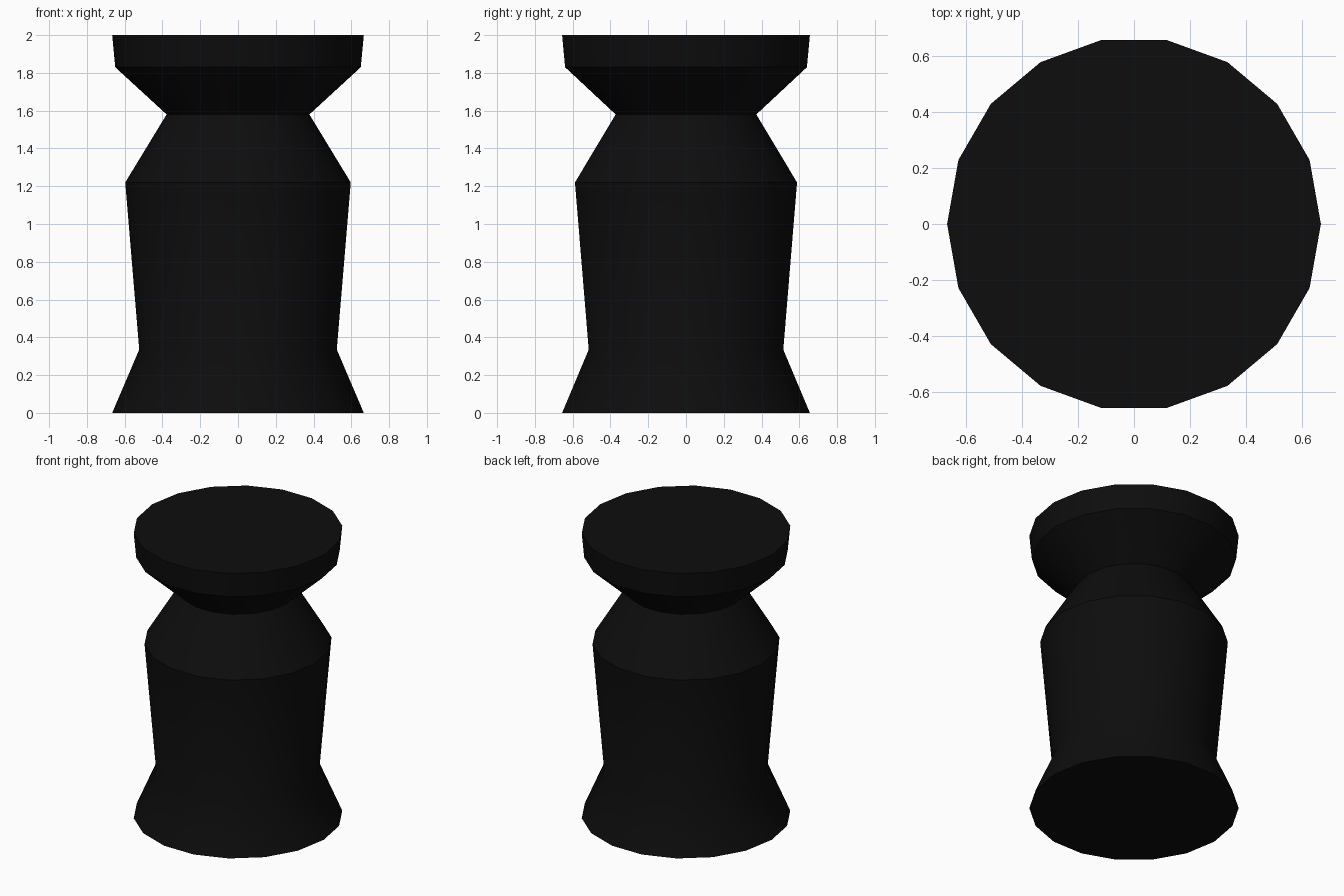
import bpy, bmesh
from math import cos, sin, tau, radians

cube = bpy.data.objects.get("Cube")
if cube:
    bpy.data.objects.remove(cube, do_unlink=True)

SIDES = 18
# (radius, height) from the flared foot up to the rim of the head
PROFILE = [(0.666, 0), (0.523, 0.335), (0.597, 1.22),
           (0.378, 1.58), (0.65, 1.83), (0.666, 2)]

black = bpy.data.materials.new("matte_black")
black.use_nodes = True
colour = (0.004, 0.004, 0.004, 1)
black.diffuse_color = colour
black.node_tree.nodes["Principled BSDF"].inputs["Base Color"].default_value = colour


def lathe(name, profile, material):
    """Turn a profile around z and close both ends."""
    bm = bmesh.new()
    rings = [[bm.verts.new((r * cos(tau * i / SIDES), r * sin(tau * i / SIDES), z))
              for i in range(SIDES)] for r, z in profile]
    for low, high in zip(rings, rings[1:]):
        for i in range(SIDES):
            j = (i + 1) % SIDES
            bm.faces.new((low[i], low[j], high[j], high[i]))
    bm.faces.new(rings[0][::-1])
    bm.faces.new(rings[-1])
    mesh = bpy.data.meshes.new(name)
    bm.to_mesh(mesh)
    bm.free()
    mesh.materials.append(material)
    obj = bpy.data.objects.new(name, mesh)
    bpy.context.collection.objects.link(obj)
    return obj


# Turned pedestal: smooth around, crisp at the rings
pedestal = lathe("turned_pedestal", PROFILE, black)
bpy.ops.object.select_all(action="DESELECT")
pedestal.select_set(True)
bpy.context.view_layer.objects.active = pedestal
bpy.ops.object.shade_smooth_by_angle(angle=radians(30))
